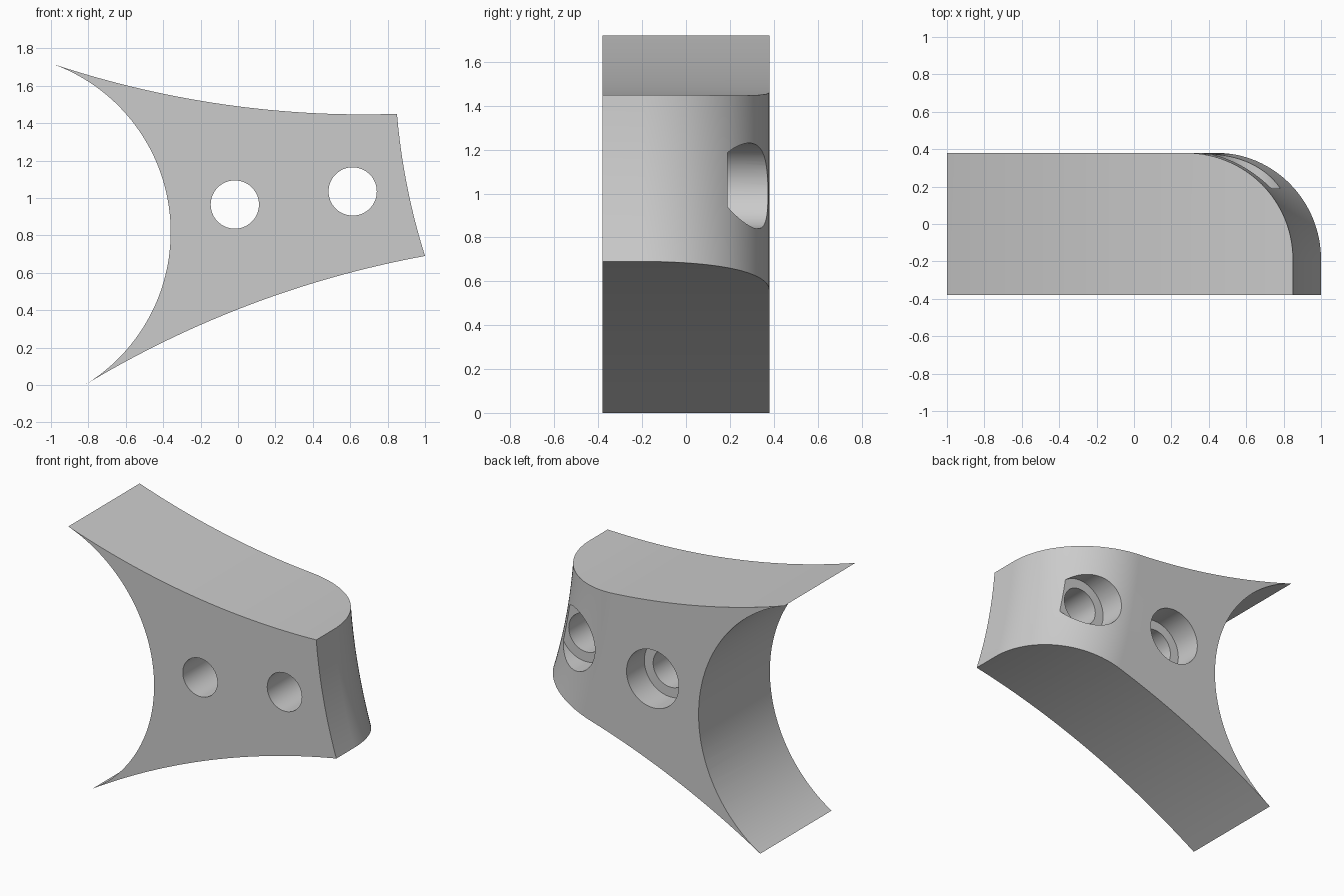
import bpy, bmesh, math
from mathutils import Vector

HALF_Y = 0.38      # half of the depth
ROUND = 0.57       # rear corner radius

cube = bpy.data.objects.get("Cube")
if cube:
    bpy.data.objects.remove(cube, do_unlink=True)

grey = bpy.data.materials.new("light_grey")
grey.use_nodes = True
colour = (0.6, 0.6, 0.6, 1)
grey.diffuse_color = colour
grey.node_tree.nodes["Principled BSDF"].inputs["Base Color"].default_value = colour


def circle_through(a, b, c):
    """Centre and radius of the circle through three points."""
    a, b, c = Vector(a), Vector(b), Vector(c)
    p, q = b - a, c - a
    d = 2 * (p.x * q.y - p.y * q.x)
    u = Vector((q.y * p.length_squared - p.y * q.length_squared,
                p.x * q.length_squared - q.x * p.length_squared)) / d
    return a + u, u.length


def arc(a, b, c, steps=40, extend=0.0):
    """Points from a through b to c, optionally carried on past c."""
    centre, radius = circle_through(a, b, c)
    start, end = Vector(a) - centre, Vector(c) - centre
    sweep = math.atan2(start.x * end.y - start.y * end.x, start.dot(end))
    first = math.atan2(start.y, start.x)
    angles = [first + sweep * (1 + extend) * i / steps for i in range(steps + 1)]
    return [centre + radius * Vector((math.cos(t), math.sin(t))) for t in angles]


def loft(name, rings):
    """Solid skinned between matching rings, with both ends capped."""
    bm = bmesh.new()
    loops = [[bm.verts.new(p) for p in ring] for ring in rings]
    for low, high in zip(loops, loops[1:]):
        for i in range(len(low)):
            j = (i + 1) % len(low)
            bm.faces.new((low[i], low[j], high[j], high[i]))
    bm.faces.new(loops[0])
    bm.faces.new(loops[-1])
    bmesh.ops.recalc_face_normals(bm, faces=bm.faces)
    mesh = bpy.data.meshes.new(name)
    bm.to_mesh(mesh)
    bm.free()
    mesh.materials.append(grey)
    obj = bpy.data.objects.new(name, mesh)
    bpy.context.collection.objects.link(obj)
    return obj


def cut(target, tool, operation):
    mod = target.modifiers.new(tool.name, 'BOOLEAN')
    mod.operation, mod.object, mod.solver = operation, tool, 'EXACT'
    bpy.context.view_layer.objects.active = target
    bpy.ops.object.modifier_apply(modifier=mod.name)
    bpy.data.objects.remove(tool, do_unlink=True)


# Plate outline: flared top and bottom edges, circular scoop on the left
top_tip, low_tip = (-1, 1.72), (-0.82, 0)
top = arc(top_tip, (0, 1.49), (0.85, 1.45), extend=0.15)
bottom = arc(low_tip, (0, 0.405), (1, 0.69), extend=0.15)
scoop = arc(top_tip, (-0.36, 0.83), low_tip, steps=64)
outline = bottom + top[::-1] + scoop[1:-1]
bracket = loft("bracket", [[(p.x, y, p.y) for p in outline] for y in (-HALF_Y, 0.6)])

# Concave right end with a large rounded rear corner
hub, radius = circle_through((0.85, 1.45), (0.903, 1.07), (1, 0.69))
section = [(radius, -0.6)]
for i in range(33):
    t = math.pi / 2 * i / 32
    section.append((radius + ROUND * (1 - math.cos(t)),
                    HALF_Y - ROUND + ROUND * math.sin(t)))
section += [(radius + 2.6, HALF_Y), (radius + 2.6, -0.6)]
rings = []
for i in range(61):
    t = math.radians(180 - 12 + 37 * i / 60)
    rings.append([(hub.x + r * math.cos(t), y, hub.y + r * math.sin(t))
                  for r, y in section])
cut(bracket, loft("end_shape", rings), 'INTERSECT')


# Two bolt holes, counterbored from the back
def disc(x, z, r, y):
    return [(x + r * math.cos(k * math.tau / 64), y, z + r * math.sin(k * math.tau / 64))
            for k in range(64)]


for x, z in ((-0.017, 0.965), (0.613, 1.035)):
    steps = ((0.129, -0.6), (0.129, 0.19), (0.195, 0.19), (0.195, 0.7))
    cut(bracket, loft("bolt_hole", [disc(x, z, r, y) for r, y in steps]), 'DIFFERENCE')

# Smooth curved faces, crisp edges
bpy.ops.object.select_all(action='DESELECT')
bracket.select_set(True)
bpy.context.view_layer.objects.active = bracket
bpy.ops.object.shade_smooth_by_angle(angle=math.radians(25))
weighted = bracket.modifiers.new("even_normals", 'WEIGHTED_NORMAL')
weighted.keep_sharp = True
